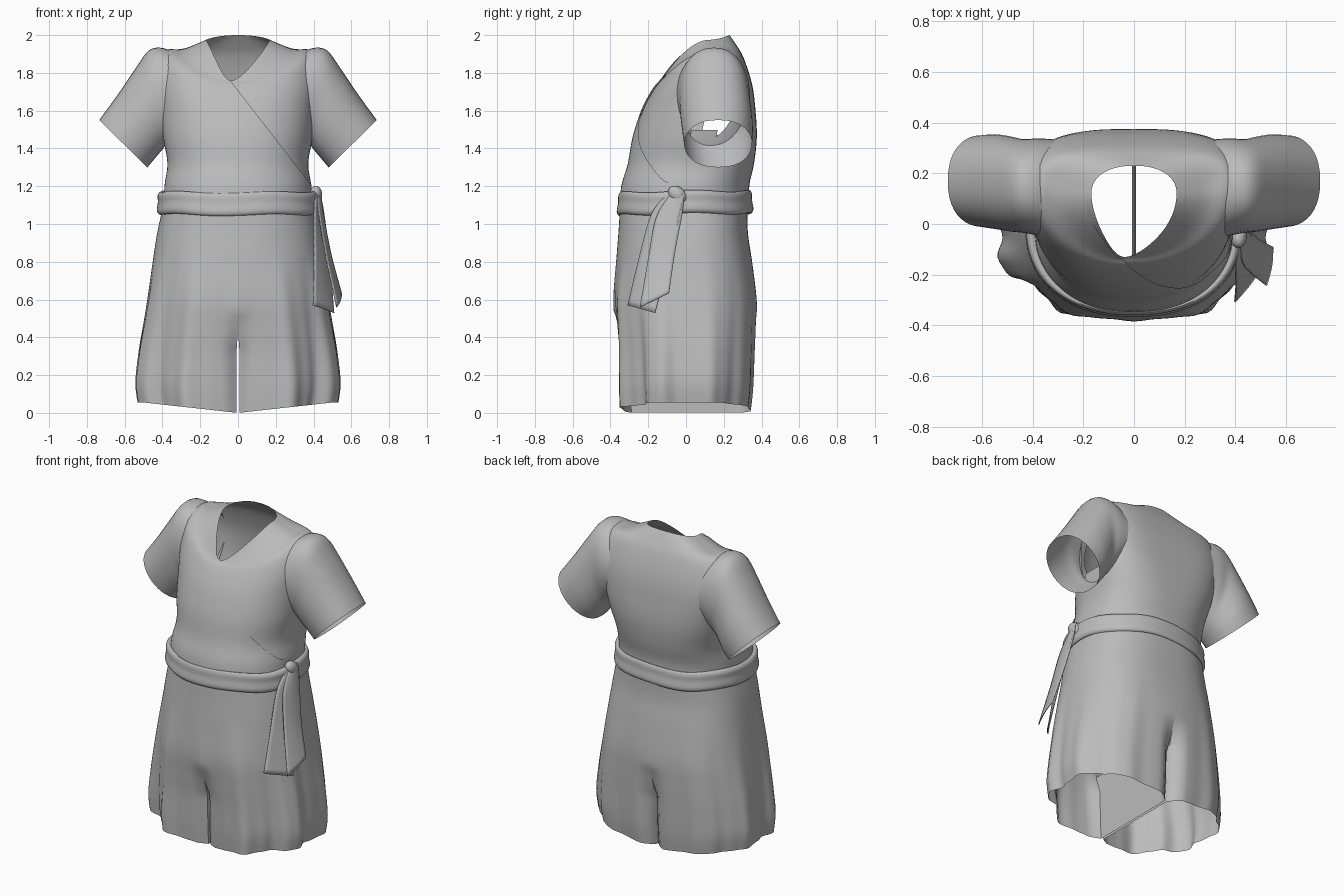
import bpy, bmesh, math
from math import sin, cos, pi, exp
from mathutils import Vector

cube = bpy.data.objects.get("Cube")
if cube:
    bpy.data.objects.remove(cube)

cloth = bpy.data.materials.new("grey cloth")
cloth.use_nodes = True
GREY = (0.5, 0.5, 0.5, 1)
cloth.diffuse_color = GREY
cloth.node_tree.nodes["Principled BSDF"].inputs["Base Color"].default_value = GREY


def finish(name, bm):
    bmesh.ops.recalc_face_normals(bm, faces=bm.faces)
    mesh = bpy.data.meshes.new(name)
    bm.to_mesh(mesh)
    bm.free()
    obj = bpy.data.objects.new(name, mesh)
    bpy.context.collection.objects.link(obj)
    mesh.materials.append(cloth)
    bpy.ops.object.select_all(action="DESELECT")
    obj.select_set(True)
    bpy.context.view_layer.objects.active = obj
    bpy.ops.object.shade_smooth_by_angle(angle=math.radians(50))
    return obj


def smooth(rows, n):
    """Catmull-Rom interpolation through rows of numbers."""
    out = []
    for i in range(len(rows) - 1):
        p0, p1, p2 = rows[max(i - 1, 0)], rows[i], rows[i + 1]
        p3 = rows[min(i + 2, len(rows) - 1)]
        for k in range(n):
            t = k / n
            out.append([b + t / 2 * (c - a + t * (2*a - 5*b + 4*c - d + t * (3*(b - c) + d - a)))
                        for a, b, c, d in zip(p0, p1, p2, p3)])
    return out + [list(rows[-1])]


def loft(rings, closed=True, bm=None):
    bm = bm or bmesh.new()
    grid = [[bm.verts.new(p) for p in ring] for ring in rings]
    n = len(grid[0])
    for a, b in zip(grid, grid[1:]):
        for i in range(n if closed else n - 1):
            j = (i + 1) % n
            bm.faces.new((a[i], a[j], b[j], b[i]))
    return bm


def spow(v, e):
    return math.copysign(abs(v) ** e, v)


def clamp(v):
    return max(0, min(1, v))


# Torso rings: front z, side z, back z, half width, front y, middle y, back y,
# front roundness, back roundness
TORSO = smooth([
    (1.07, 1.07, 1.07, .39, -.345, .0, .335, .88, .85),
    (1.20, 1.20, 1.20, .388, -.335, .02, .335, .88, .85),
    (1.32, 1.32, 1.32, .372, -.30, .05, .36, .88, .75),
    (1.46, 1.46, 1.46, .395, -.275, .08, .375, .88, .65),
    (1.60, 1.62, 1.60, .41, -.23, .11, .368, .88, .55),
    (1.69, 1.78, 1.74, .42, -.185, .14, .35, .88, .55),
    (1.735, 1.915, 1.88, .385, -.155, .15, .305, .9, .6),
    (1.75, 1.925, 1.95, .29, -.14, .14, .265, .95, .75),
    (1.76, 1.975, 2.0, .168, -.13, .12, .23, 1.05, .9)], 4)


def torso_ring(index, angles, puff=0):
    zf, zs, zb, w, yf, yc, yb, ef, eb = TORSO[index]
    neck = (index / (len(TORSO) - 1)) ** 8
    ring = []
    for a in angles:
        e = ef if sin(a) < 0 else eb
        s = spow(sin(a), e)
        off = puff * min(1, abs(s) * 3)
        x = (w + off) * spow(cos(a), e)
        if s < 0:
            x = x * (1 - .25 * neck * s * s) - .035 * neck * abs(s) ** 3
        y = yc + s * (yb - yc if s > 0 else yc - yf + off)
        z = zs + ((zb if s > 0 else zf) - zs) * abs(s) ** 1.8
        ring.append((x, y, z))
    return ring


# Torso shell, cut open where the sleeves join
full = [2 * pi * i / 96 for i in range(96)]
bm = loft([torso_ring(i, full) for i in range(len(TORSO))])
ARMHOLE = .393
for side in (1, -1):
    bmesh.ops.bisect_plane(bm, geom=bm.verts[:] + bm.edges[:] + bm.faces[:],
                           plane_co=(side * ARMHOLE, 0, 0), plane_no=(side, 0, 0))
holes = []
for f in bm.faces:
    c = f.calc_center_median()
    if abs(c.x) > ARMHOLE and c.z > 1.48:
        holes.append(f)
bmesh.ops.delete(bm, geom=holes, context="FACES")
finish("torso", bm)

# Front wrap panel, trimmed along the diagonal
half = [pi + pi * i / 48 for i in range(49)]
bm = loft([torso_ring(i, half, .008) for i in range(len(TORSO))], closed=False)
bmesh.ops.bisect_plane(bm, geom=bm.verts[:] + bm.edges[:] + bm.faces[:],
                       plane_co=(-.045, 0, 1.765), plane_no=(.56, 0, .435), clear_outer=True)
finish("wrap_panel", bm)

# Sleeves: top x, top z, bottom x, bottom z, front y, back y
SLEEVE = smooth([
    (.31, 1.89, .34, 1.47, -.06, .335),
    (.39, 1.93, .375, 1.43, -.045, .338),
    (.47, 1.92, .40, 1.395, -.035, .335),
    (.545, 1.82, .425, 1.365, -.03, .345),
    (.64, 1.68, .45, 1.335, -.02, .354),
    (.735, 1.55, .48, 1.30, -.01, .35)], 4)
for side, label in ((1, "left_sleeve"), (-1, "right_sleeve")):
    rings = []
    for tx, tz, bx, bz, yf, yb in SLEEVE:
        ring = []
        for i in range(40):
            a = 2 * pi * i / 40
            u = .5 + .5 * sin(a)
            ring.append((side * (bx + (tx - bx) * u),
                         (yf + yb) / 2 + (yb - yf) / 2 * spow(cos(a), .85),
                         bz + (tz - bz) * u))
        rings.append(ring)
    finish(label, loft(rings))

# Shorts: z, half width, front y, back y
SHORTS = smooth([
    (1.08, .40, -.35, .325), (.95, .428, -.358, .328), (.8, .452, -.37, .35),
    (.6, .483, -.385, .374), (.44, .508, -.375, .374), (.3, .528, -.365, .37),
    (.12, .543, -.36, .364), (0, .53, -.352, .352)], 6)
CROTCH = .44


def leg_arc(row, side):
    """Outer half outline of one leg, from front centre to back centre."""
    z, w, yf, yb = row
    low = max(0, 1 - z / .85)
    cleft = clamp((.54 - z) / .22)
    gap = .008 * clamp((CROTCH - z) / .12)
    pts = []
    for i in range(73):
        a = -pi / 2 + pi * i / 72
        e = .88 if a < 0 else .78
        x, s = w * abs(cos(a)) ** e, spow(sin(a), e)
        front = .35 + .65 * clamp(.6 - s)
        fold = low * front * (.05 * cos(9 * (a + 1.1)) + .012 * cos(23 * a))
        fold *= min(1, x / .12)
        pinch = 1 - .18 * cleft * exp(-(x / .05) ** 2)
        x = max(x * (1 + fold), gap)
        y = s * (yb if s > 0 else -yf) * pinch * (1 + fold * 1.6)
        rise = .055 * min(1, x / .5) * max(0, 1 - z / .6)
        pts.append((side * x, y, z + rise))
    return pts


for side, label in ((1, "left_leg"), (-1, "right_leg")):
    arcs = [leg_arc(r, side) for r in SHORTS]
    bm = loft(arcs, closed=False)
    # inner leg wall below the crotch
    walls = []
    for row, arc in zip(SHORTS, arcs):
        if row[0] <= CROTCH + .01:
            a, b = Vector(arc[0]), Vector(arc[-1])
            walls.append([a.lerp(b, k / 12) for k in range(13)])
    loft(walls, False, bm)
    bmesh.ops.remove_doubles(bm, verts=bm.verts, dist=.0005)
    finish(label, bm)

# Waist sash: z, half width, half depth
SASH = smooth([(1.075, .395, .335), (1.055, .415, .35), (1.075, .43, .362), (1.12, .424, .355),
               (1.155, .426, .354), (1.175, .41, .345), (1.165, .385, .325)], 3)
rings = []
for z, w, d in SASH:
    rings.append([(w * spow(cos(a), .88), -.005 + d * spow(sin(a), .88),
                   z + .005 * sin(5 * a + 1) - .008 * max(0, -sin(a))) for a in full])
finish("sash", loft(rings))

# Sash knot
bm = bmesh.new()
bmesh.ops.create_uvsphere(bm, u_segments=20, v_segments=12, radius=1)
for v in bm.verts:
    p = v.co.copy()
    v.co = (.412 + .034 * p.x, -.045 + .05 * p.y, 1.155 + .045 * p.z - .015 * p.y)
finish("sash_knot", bm)

# Hanging sash tails: front edge xyz, back edge xyz
TAILS = {
    "front_sash_tail": [(.41, -.10, 1.16, .43, -.01, 1.18), (.405, -.185, 1.05, .455, -.03, 1.07),
                        (.405, -.25, .82, .485, -.09, .82), (.40, -.31, .57, .51, -.165, .53)],
    "back_sash_tail": [(.42, -.09, 1.15, .44, -.01, 1.16), (.435, -.16, 1.03, .455, -.02, 1.05),
                       (.47, -.20, .82, .495, -.06, .84), (.525, -.245, .56, .55, -.09, .635)]}
for label, rows in TAILS.items():
    rings = []
    for r in smooth(rows, 6):
        a, b = Vector(r[:3]), Vector(r[3:])
        rings.append([a.lerp(b, k / 8) + Vector((.008 * sin(pi * k / 8), 0, 0)) for k in range(9)])
    tail = finish(label, loft(rings, closed=False))
    solid = tail.modifiers.new("cloth thickness", "SOLIDIFY")
    solid.thickness = .006
